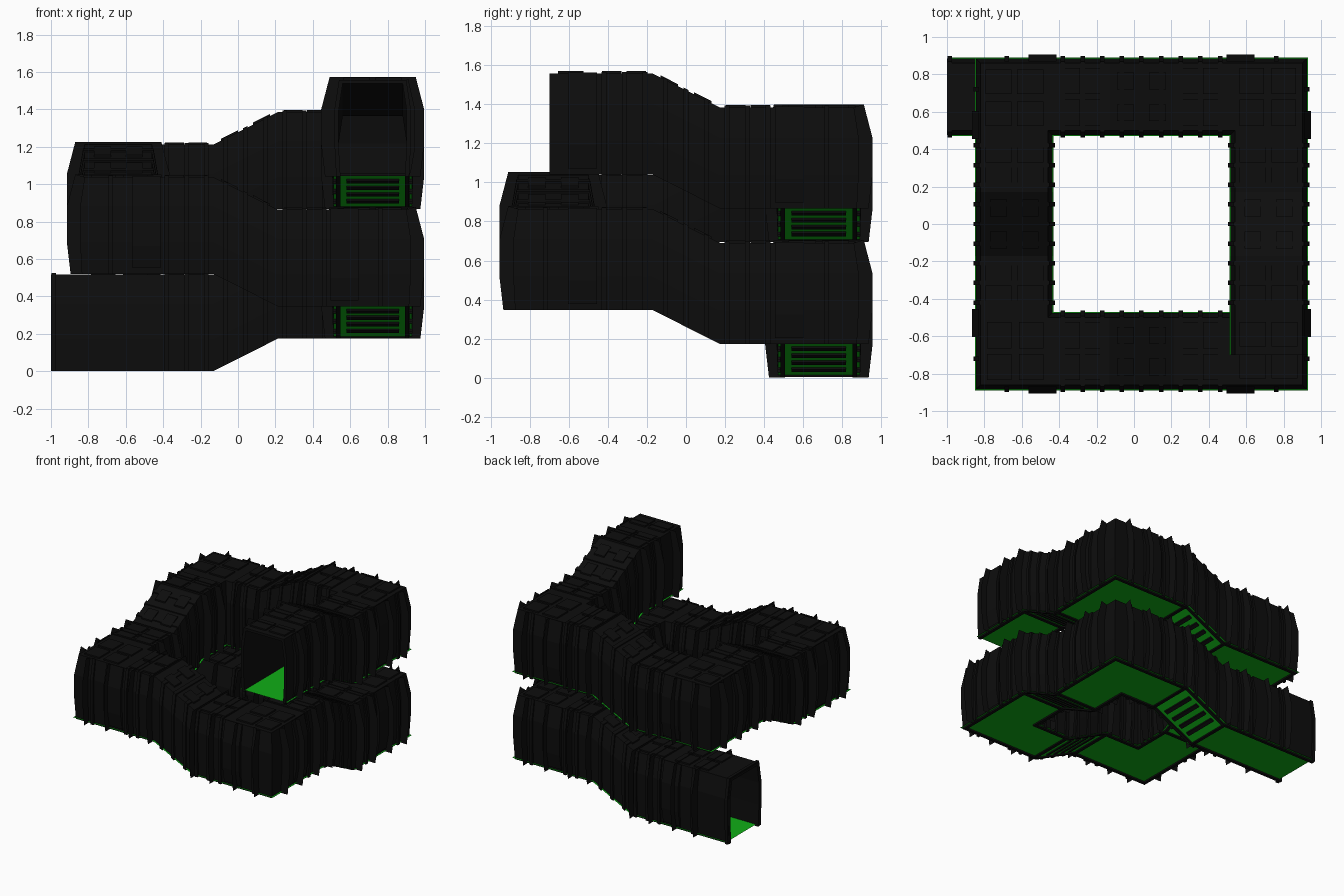
import bpy, bmesh
from mathutils import Vector

if "Cube" in bpy.data.objects:
    bpy.data.objects.remove(bpy.data.objects["Cube"])

R, CX, RISE, RAMP = 0.68, 0.04, 0.1735, 0.172
# direction of each leg of the square spiral (back, right, front, left, back, right)
DIRS = [(1, 0), (0, -1), (-1, 0), (0, 1), (1, 0), (0, -1)]
# cross-section halves, (offset from the centre line, height)
WALL = [(0.195, 0), (0.204, 0.17), (0.204, 0.36), (0.18, 0.517)]
LINING = [(0.172, 0), (0.182, 0.17), (0.182, 0.35), (0.16, 0.497)]
RIB = [(0.212, 0.0), (0.217, 0.17), (0.217, 0.36), (0.188, 0.525)]
PANEL = [(0.205, 0.03), (0.226, 0.15), (0.226, 0.36), (0.19, 0.522)]
FIN = [(0.255, 0.0), (0.275, 0.17), (0.275, 0.36), (0.23, 0.532)]


def material(name, col):
    m = bpy.data.materials.new(name)
    m.diffuse_color = (*col, 1)
    m.use_nodes = True
    m.node_tree.nodes["Principled BSDF"].inputs["Base Color"].default_value = m.diffuse_color
    return m


BLACK = material("black_metal", (0.004, 0.004, 0.004))
GREEN = material("green_floor", (0.005, 0.42, 0.008))


def finish(bm, name, mat):
    bmesh.ops.recalc_face_normals(bm, faces=bm.faces)
    me = bpy.data.meshes.new(name)
    bm.to_mesh(me)
    bm.free()
    me.materials.append(mat)
    ob = bpy.data.objects.new(name, me)
    bpy.context.collection.objects.link(ob)
    return ob


def point(leg, s, u, h):
    """Point at distance s along a leg (0 = middle), u outward, h above the floor."""
    dx, dy = DIRS[leg]
    t = min(max((s + RAMP) / (2 * RAMP), 0), 1)
    r = R + u
    return Vector((CX + dx * s - dy * r, dy * s + dx * r, RISE * (leg + t) + h))


def loft(bm, rings, closed):
    vs = [[bm.verts.new(p) for p in r] for r in rings]
    n = len(vs[0])
    for a, b in zip(vs, vs[1:]):
        for i in range(n if closed else n - 1):
            j = (i + 1) % n
            bm.faces.new((a[i], a[j], b[j], b[i]))
    return vs


def sweep(name, prof, mat, closed, start, end):
    """Sweep a section up the whole spiral with mitred corners."""
    bm = bmesh.new()
    rings = []
    for leg in range(6):
        stations = [-RAMP, RAMP]
        if leg == 0:
            stations.insert(0, start)
        if leg == 5:
            stations.append(end)
        rings += [[point(leg, s, u, h) for u, h in prof] for s in stations]
        if leg < 5:
            rings.append([point(leg, R + u, u, h) for u, h in prof])
    vs = loft(bm, rings, closed)
    if closed:
        bm.faces.new(vs[0])
        bm.faces.new(vs[-1])
    return finish(bm, name, mat)


def both(half):
    return half + [(-u, h) for u, h in reversed(half)]


def box(bm, leg, s0, s1, u0, u1, h0, h1):
    loft(bm, [[point(leg, s, u, h) for u, h in
               ((u0, h0), (u1, h0), (u1, h1), (u0, h1))] for s in (s0, s1)], True)
    for s in (s0, s1):
        bm.faces.new([bm.verts.new(point(leg, s, u, h)) for u, h in
                      ((u0, h0), (u1, h0), (u1, h1), (u0, h1))])


def frame(bm, leg, s, half, shape, outer_only=False):
    """Rib around the shell; half thickness 0 gives a flat fin."""
    a, b = (shape, WALL) if outer_only else (both(shape), both(WALL))
    if half:
        loft(bm, [[point(leg, s + k, u, h) for u, h in a] for k in (-half, half)], False)
    for k in ((-half, half) if half else (0,)):
        loft(bm, [[point(leg, s + k, u, h) for u, h in p] for p in (a, b)], False)


def in_range(leg, s):
    return not (leg == 5 and s > 0.68)


# Floor and tunnel shell
sweep("floor", [(0.21, 0.013), (-0.21, 0.013)], GREEN, False, -1.02, 0.70)
sweep("tunnel_shell", both(WALL) + list(reversed(both(LINING))), BLACK, True, -1.04, 0.70)

# Ribs, bulging corner panels and thin outer fins
ribs, fins = bmesh.new(), bmesh.new()
for leg in range(6):
    for k in range(-4, 5):
        frame(ribs, leg, k * 0.105, 0.012, RIB)
    for sgn in (-1, 1):
        for s in (0.19, 0.36):
            frame(fins, leg, sgn * s, 0, FIN)
        for s in (0.57, 0.76):
            if in_range(leg, sgn * s):
                frame(fins, leg, sgn * s, 0, FIN, leg not in (0, 5) or (leg == 0) == (sgn > 0))
        if in_range(leg, sgn * 0.53):
            frame(ribs, leg, sgn * 0.53, 0.075, PANEL, True)
        if in_range(leg, sgn * 0.72):
            frame(ribs, leg, sgn * 0.72, 0.012, RIB, True)
frame(ribs, 0, -1.025, 0.012, RIB)
finish(ribs, "wall_ribs", BLACK)
finish(fins, "wall_fins", BLACK)

# Raised roof panels: small on the ramps, large on the landings
roof = bmesh.new()
for leg in range(6):
    for u in (-0.085, 0.085):
        for s in (-0.085, 0.085):
            box(roof, leg, s - 0.045, s + 0.045, u - 0.045, u + 0.045, 0.51, 0.528)
        for s in (-0.76, -0.59, -0.38, -0.255, 0.255, 0.38, 0.59, 0.76):
            if in_range(leg, s + 0.08) and not (s < -0.5 and leg > 0):
                d = 0.065 if abs(s) > 0.5 else 0.05
                box(roof, leg, s - d, s + d, u - 0.07, u + 0.07, 0.51, 0.528)
finish(roof, "roof_panels", BLACK)

# Stair treads and the dark sills at both ends of each ramp
stairs = bmesh.new()
for leg in range(6):
    for k in (-1.5, -0.5, 0.5, 1.5):
        box(stairs, leg, k * 0.07 - 0.013, k * 0.07 + 0.013, -0.14, 0.14, 0.003, 0.022)
    for s in (-0.19, 0.19):
        box(stairs, leg, s - 0.012, s + 0.012, -0.18, 0.18, 0.003, 0.018)
finish(stairs, "stair_treads", BLACK)
